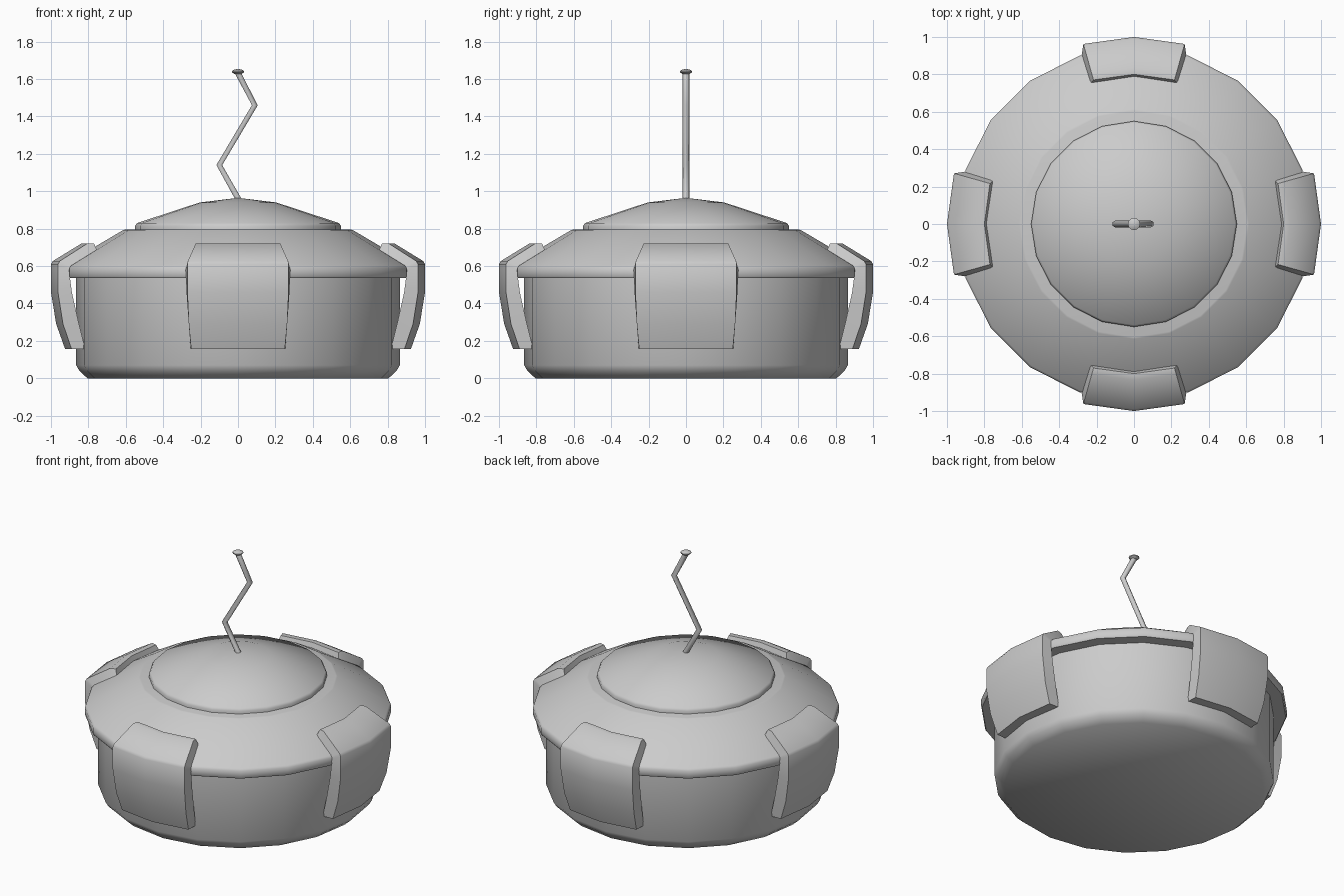
import bpy, bmesh, math
from mathutils import Matrix

if "Cube" in bpy.data.objects:
    bpy.data.objects.remove(bpy.data.objects["Cube"])


def finish(name, bm, angle=40):
    bmesh.ops.remove_doubles(bm, verts=bm.verts, dist=0.0005)
    bmesh.ops.recalc_face_normals(bm, faces=bm.faces)
    me = bpy.data.meshes.new(name)
    bm.to_mesh(me)
    bm.free()
    ob = bpy.data.objects.new(name, me)
    bpy.context.collection.objects.link(ob)
    bpy.ops.object.select_all(action='DESELECT')
    ob.select_set(True)
    bpy.context.view_layer.objects.active = ob
    bpy.ops.object.shade_smooth_by_angle(angle=math.radians(angle))
    return ob


def lathe(name, profile, sides=20, angle=40):
    """Revolve (radius, height) points that start and end on the axis."""
    bm = bmesh.new()
    verts = [bm.verts.new((r, 0, z)) for r, z in profile]
    edges = [bm.edges.new(p) for p in zip(verts, verts[1:])]
    bmesh.ops.spin(bm, geom=verts + edges, cent=(0, 0, 0), axis=(0, 0, 1),
                   angle=math.tau, steps=sides, use_duplicate=False)
    return finish(name, bm, angle)


# Round body with bevelled bottom edge
lathe("body", [(0, 0), (0.805, 0), (0.848, 0.04), (0.865, 0.07),
               (0.865, 0.545), (0, 0.545)], angle=50)

# Overhanging lid with sloped shoulder
lathe("lid", [(0, 0.537), (0.94, 0.537), (0.946, 0.545), (0.946, 0.59),
              (0.935, 0.603), (0.615, 0.792), (0.605, 0.795), (0, 0.795)])

# Shallow cap in the centre of the lid
lathe("dome", [(0, 0.79), (0.55, 0.79), (0.55, 0.815), (0.54, 0.83),
               (0.205, 0.94), (0, 0.965)])

# Four clamps wrapping over the lid rim: outer skin plus wider base skin
outer = [(0.80, 0.722), (0.835, 0.722), (0.99, 0.627), (1.0, 0.61),
         (1.0, 0.46), (0.972, 0.29), (0.925, 0.158)]
inner = [(0.785, 0.675), (0.80, 0.675), (0.935, 0.595), (0.946, 0.58),
         (0.93, 0.46), (0.89, 0.29), (0.855, 0.158)]


def clamp(name, turn):
    bm = bmesh.new()

    def skin(points, half):
        return [[bm.verts.new((r * math.cos(a), r * math.sin(a), z))
                 for a in (-half, 0, half)] for r, z in points]

    o = skin(outer, math.radians(15.7))
    i = skin(inner, math.radians(17.2))
    n = len(outer)
    for k in range(n - 1):
        for grid in (o, i):
            for c in (0, 1):
                bm.faces.new((grid[k][c], grid[k][c + 1],
                              grid[k + 1][c + 1], grid[k + 1][c]))
        for c in (0, 2):
            bm.faces.new((o[k][c], o[k + 1][c], i[k + 1][c], i[k][c]))
    for k in (0, n - 1):
        for c in (0, 1):
            bm.faces.new((o[k][c], o[k][c + 1], i[k][c + 1], i[k][c]))
    bm.transform(Matrix.Rotation(turn, 4, 'Z'))
    finish(name, bm, 45)


for k, side in enumerate(("right", "back", "left", "front")):
    clamp(side + "_clamp", k * math.pi / 2)

# Bent antenna wire
curve = bpy.data.curves.new("antenna", 'CURVE')
curve.dimensions = '3D'
curve.bevel_depth = 0.018
curve.bevel_resolution = 1
curve.use_fill_caps = True
path = [(0.015, 0.935), (-0.1, 1.14), (0.09, 1.46), (-0.003, 1.637)]
spline = curve.splines.new('POLY')
spline.points.add(len(path) - 1)
for p, (x, z) in zip(spline.points, path):
    p.co = (x, 0, z, 1)
bpy.context.collection.objects.link(bpy.data.objects.new("antenna", curve))

# Small button on the antenna tip
lathe("antenna_tip", [(0, 1.625), (0.018, 1.626), (0.033, 1.637),
                      (0.033, 1.643), (0.018, 1.652), (0, 1.653)], sides=12)
